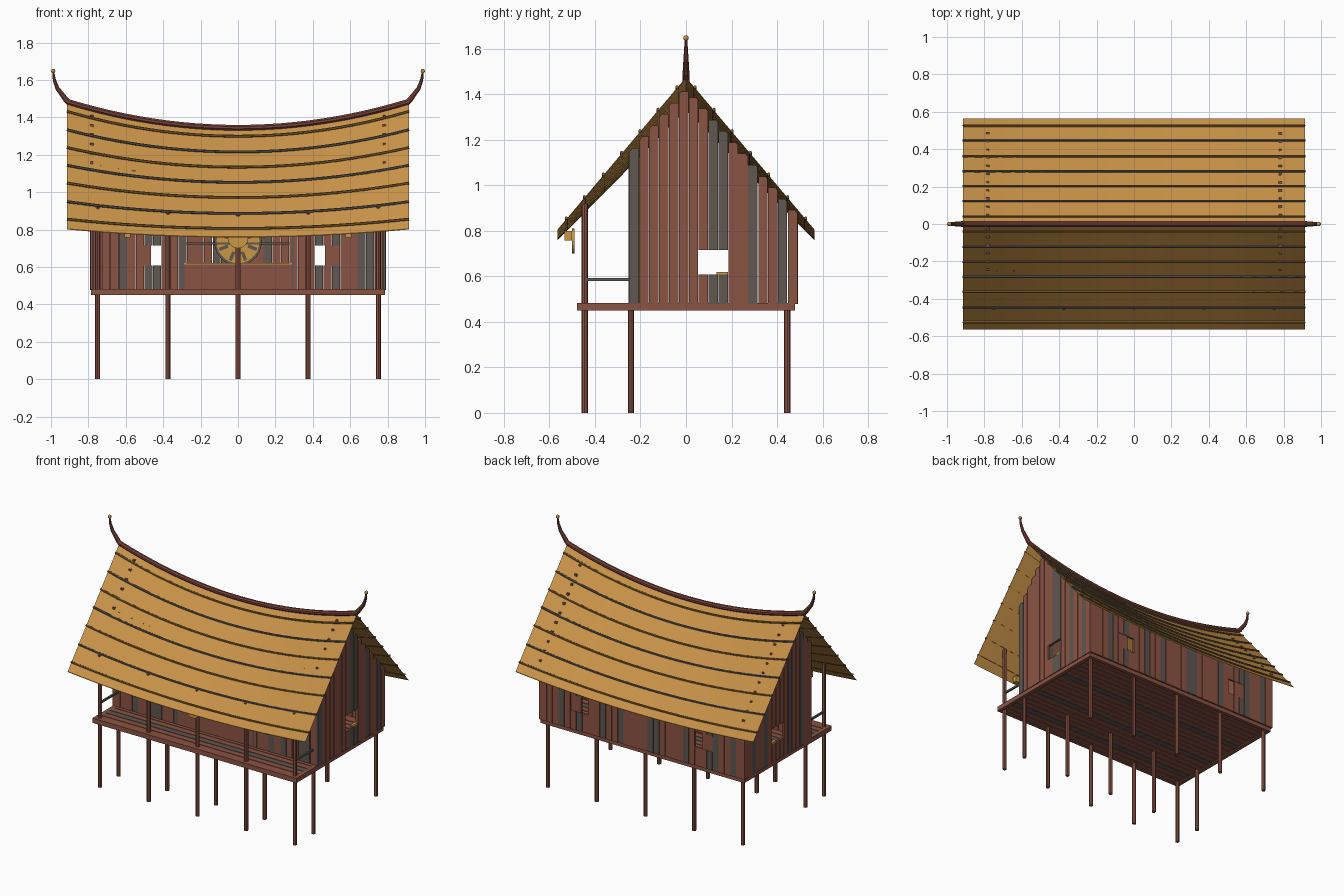
import bpy, bmesh, math, random
from mathutils import Vector, Matrix

if "Cube" in bpy.data.objects:
    bpy.data.objects.remove(bpy.data.objects["Cube"])

random.seed(4)


def mat(name, rgb):
    m = bpy.data.materials.new(name)
    m.diffuse_color = (*rgb, 1)
    m.use_nodes = True
    m.node_tree.nodes["Principled BSDF"].inputs["Base Color"].default_value = m.diffuse_color
    return m


THATCH = mat("golden thatch", (0.58, 0.29, 0.065))
WOOD = mat("red brown wood", (0.26, 0.088, 0.058))
GREY = mat("weathered grey wood", (0.115, 0.095, 0.082))
BEAM = mat("dark red beam", (0.19, 0.055, 0.042))
DARK = mat("dark bamboo", (0.22, 0.12, 0.03))
GOLD = mat("gold trim", (0.6, 0.31, 0.06))

XR, YR = 0.915, 0.565      # roof half length and half width


def roof_z(x, y):
    s, t = (x / XR) ** 2, abs(y) / YR
    return (1.335 + 0.14 * s) * (1 - t) + (0.762 + 0.043 * s) * t


def finish(name, bm, mats):
    bmesh.ops.recalc_face_normals(bm, faces=bm.faces)
    me = bpy.data.meshes.new(name)
    bm.to_mesh(me)
    bm.free()
    for m in mats:
        me.materials.append(m)
    ob = bpy.data.objects.new(name, me)
    bpy.context.collection.objects.link(ob)
    return ob


def paint(verts, mi):
    for f in {f for v in verts for f in v.link_faces}:
        f.material_index = mi


def box(bm, x0, x1, y0, y1, z0, z1, mi=0):
    vs = bmesh.ops.create_cube(bm, size=1)["verts"]
    for v in vs:
        v.co = Vector(((x0 + x1) / 2 + v.co.x * (x1 - x0),
                       (y0 + y1) / 2 + v.co.y * (y1 - y0),
                       (z0 + z1) / 2 + v.co.z * (z1 - z0)))
    paint(vs, mi)


def cyl(bm, center, r, depth, axis="Z", sides=8, mi=0):
    rot = {"Z": Matrix(), "Y": Matrix.Rotation(math.pi / 2, 4, "X")}[axis]
    vs = bmesh.ops.create_cone(bm, cap_ends=True, segments=sides, radius1=r, radius2=r,
                               depth=depth, matrix=Matrix.Translation(center) @ rot)["verts"]
    paint(vs, mi)


def sweep(bm, path, sides=8, mi=0):
    """Tube along (x, y, z, radius) points lying in an XZ plane."""
    rings = []
    for i, (x, y, z, r) in enumerate(path):
        a, b = path[max(i - 1, 0)], path[min(i + 1, len(path) - 1)]
        t = Vector((b[0] - a[0], 0, b[2] - a[2])).normalized()
        n = Vector((-t.z, 0, t.x))
        angs = [2 * math.pi * (k + 0.5) / sides for k in range(sides)]
        rings.append([bm.verts.new(Vector((x, y, z)) + n * r * math.sin(a)
                                   + Vector((0, r * math.cos(a), 0))) for a in angs])
    faces = [bm.faces.new(rings[0]), bm.faces.new(rings[-1])]
    for p, q in zip(rings, rings[1:]):
        for k in range(sides):
            faces.append(bm.faces.new((p[k], p[(k + 1) % sides], q[(k + 1) % sides], q[k])))
    for f in faces:
        f.material_index = mi


XS = [XR * (i / 12 - 1) for i in range(25)]

# Thin sagging thatch roof
bm = bmesh.new()
profile = [(-YR, 0), (0, 0), (YR, 0), (YR, -0.004), (0, -0.005), (-YR, -0.004)]
rings = [[bm.verts.new((x, y, roof_z(x, y) + d)) for y, d in profile] for x in XS]
for p, q in zip(rings, rings[1:]):
    for k in range(6):
        bm.faces.new((p[k], p[(k + 1) % 6], q[(k + 1) % 6], q[k]))
for r in (rings[0], rings[-1]):
    bm.faces.new((r[0], r[1], r[4], r[5]))
    bm.faces.new((r[1], r[2], r[3], r[4]))
finish("thatch_roof", bm, [THATCH])

# Battens holding the thatch, alternating bamboo and grey
bm = bmesh.new()
for s in (-1, 1):
    for i, y in enumerate((0.04, 0.123, 0.203, 0.283, 0.363, 0.447, 0.526)):
        sweep(bm, [(x, s * y, roof_z(x, y) + 0.005, 0.0075) for x in XS], 6, i % 2)
finish("roof_battens", bm, [DARK, GREY])

# Ridge pole with upswept horns and gold tips
bm = bmesh.new()
sweep(bm, [(x, 0, roof_z(x, 0) + 0.01, 0.016) for x in XS])
for s in (-1, 1):
    horn = [(0.9, 1.478, 0.017), (0.918, 1.492, 0.016), (0.966, 1.556, 0.012),
            (0.982, 1.6, 0.009), (0.987, 1.638, 0.006)]
    sweep(bm, [(s * x, 0, z, r) for x, z, r in horn])
finish("ridge_pole", bm, [BEAM])
bm = bmesh.new()
for s in (-1, 1):
    bmesh.ops.create_uvsphere(bm, u_segments=10, v_segments=6, radius=0.012,
                              matrix=Matrix.Translation((s * 0.988, 0, 1.647)))
finish("ridge_tips", bm, [GOLD])

# Stilts; the front row runs up to the roof
bm = bmesh.new()
for x in (-0.75, -0.375, 0, 0.375, 0.75):
    top = roof_z(x, 0.445) - 0.006
    cyl(bm, (x, -0.445, top / 2), 0.0135, top)
    for y in (-0.242, 0.445):
        cyl(bm, (x, y, 0.23), 0.0135, 0.46)
finish("stilts", bm, [WOOD])

# Floor boards and rim beams
bm = bmesh.new()
n = 20
for i in range(n):
    y = -0.46 + i * 0.92 / n
    box(bm, -0.775, 0.775, y + 0.003, y + 0.92 / n - 0.003, 0.458, 0.483,
        1 if i in (2, 7, 13) else 0)
finish("floor_boards", bm, [WOOD, GREY])
bm = bmesh.new()
for s in (-1, 1):
    box(bm, -0.785, 0.785, s * 0.4675 - 0.0125, s * 0.4675 + 0.0125, 0.45, 0.483)
    box(bm, s * 0.772 - 0.013, s * 0.772 + 0.013, -0.455, 0.455, 0.45, 0.483)
finish("floor_rim", bm, [WOOD])


def plank_wall(name, axis, pos, lo, hi, count, windows, greys, skip=None):
    """Vertical planks under the roof line, cut where windows fall."""
    bm = bmesh.new()
    w = (hi - lo) / count
    for i in range(count):
        gap = random.choice((0.0005, 0.001, 0.002))
        a, b = lo + i * w + gap, lo + (i + 1) * w - gap
        c = (a + b) / 2
        if skip and skip[0] < c < skip[1]:
            continue
        top = (roof_z(pos, c) if axis == "Y" else roof_z(c, pos)) - 0.013
        spans = [(0.478, top)]
        if any(w0 < c < w1 for w0, w1 in windows):
            spans = [(0.478, 0.607), (0.715, top)]
        t = 0.007 + random.random() * 0.003
        for z0, z1 in spans:
            if axis == "Y":
                box(bm, pos - t, pos + t, a, b, z0, z1, int(i in greys))
            else:
                box(bm, a, b, pos - t, pos + t, z0, z1, int(i in greys))
    finish(name, bm, [WOOD, GREY])


SIDE_WIN, LONG_WIN = [(0.05, 0.186)], [(-0.53, -0.41), (0.41, 0.53)]
plank_wall("right_gable_wall", "Y", 0.782, -0.25, 0.49, 17, SIDE_WIN, (0, 8, 9, 12, 15))
plank_wall("left_gable_wall", "Y", -0.782, -0.25, 0.49, 17, SIDE_WIN, (2, 5, 11, 14))
plank_wall("front_wall", "X", -0.242, -0.775, 0.775, 34, LONG_WIN,
           (3, 6, 7, 10, 26, 28, 31, 32), (-0.29, 0.29))
plank_wall("back_wall", "X", 0.482, -0.775, 0.775, 34, LONG_WIN,
           (1, 4, 5, 9, 14, 15, 20, 23, 27, 30))

# Side window sills and half-open shutters on the long walls
bm = bmesh.new()
for s in (-1, 1):
    x = s * 0.782
    box(bm, x - 0.01, x + 0.01, 0.135, 0.185, 0.607, 0.619, 1)
    for y in (-0.242, 0.482):
        box(bm, s * 0.505 - 0.04, s * 0.505 + 0.04, y - 0.006, y + 0.006, 0.607, 0.715, 0)
finish("window_sills", bm, [WOOD, GOLD])

# Wide front opening: low panel, sill, frame and cross bar
bm = bmesh.new()
box(bm, -0.29, 0.29, -0.25, -0.235, 0.483, 0.613, 0)
box(bm, -0.29, 0.29, -0.252, -0.232, 0.613, 0.622, 1)
box(bm, -0.3, 0.3, -0.248, -0.238, 0.72, 0.73, 2)
for s in (-1, 1):
    box(bm, s * 0.292 - 0.006, s * 0.292 + 0.006, -0.252, -0.232, 0.483, 1.0, 2)
finish("front_opening", bm, [WOOD, GOLD, GREY])

# Round sun ornament with dark rim and spokes
bm = bmesh.new()
cyl(bm, (0, -0.232, 0.735), 0.127, 0.012, "Y", 28, 1)
cyl(bm, (0, -0.236, 0.735), 0.115, 0.012, "Y", 28, 0)
for i in range(8):
    vs = bmesh.ops.create_cube(bm, size=1)["verts"]
    m = (Matrix.Translation((0, -0.242, 0.735)) @ Matrix.Rotation(math.pi * (i + 0.5) / 4, 4, "Y")
         @ Matrix.Translation((0.083, 0, 0)) @ Matrix.Diagonal((0.05, 0.006, 0.018, 1)))
    bmesh.ops.transform(bm, matrix=m, verts=vs)
    paint(vs, 1)
finish("sun_ornament", bm, [GOLD, GREY])

# Hanging disc and small lanterns under the front eave
bm = bmesh.new()
cyl(bm, (0, -0.495, 0.755), 0.055, 0.01, "Y", 20)
for x in (-0.59, 0.59):
    box(bm, x - 0.016, x + 0.016, -0.533, -0.5, 0.757, 0.8)
finish("eave_ornaments", bm, [GOLD])

# Veranda side rails
bm = bmesh.new()
for s in (-1, 1):
    box(bm, s * 0.75 - 0.006, s * 0.75 + 0.006, -0.445, -0.242, 0.579, 0.592)
finish("veranda_rails", bm, [GREY])
